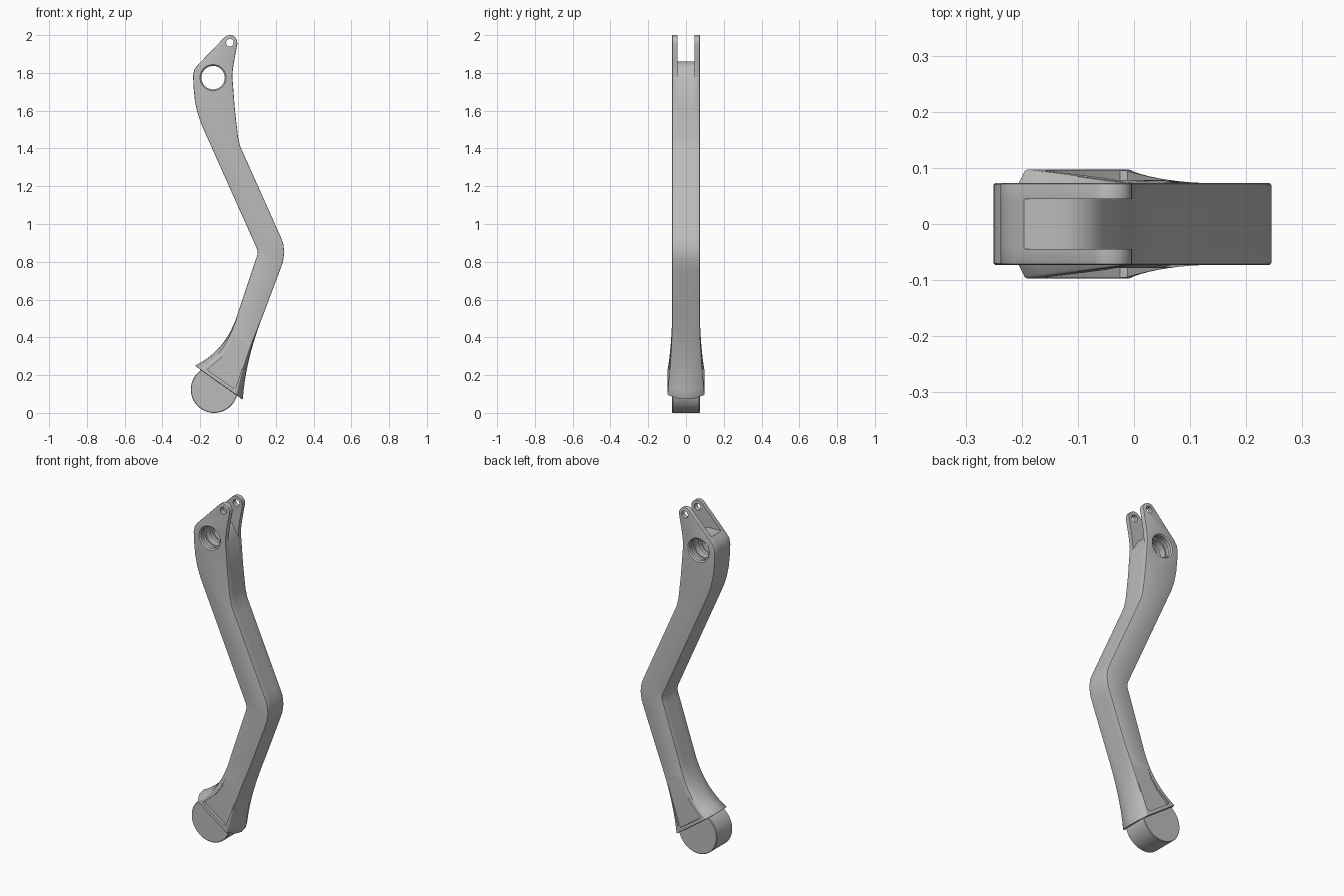
import bpy, bmesh, math
from mathutils import Vector

cube = bpy.data.objects.get("Cube")
if cube:
    bpy.data.objects.remove(cube, do_unlink=True)

grey = bpy.data.materials.new("plain_grey")
grey.use_nodes = True
grey.diffuse_color = (0.5, 0.5, 0.5, 1)
grey.node_tree.nodes["Principled BSDF"].inputs["Base Color"].default_value = (0.5, 0.5, 0.5, 1)

HALF = 0.073                       # half thickness of the arm
PIVOT = Vector((-0.132, 1.775))    # large bore
PIN = Vector((-0.043, 1.96))       # small pin hole


def make_object(name, bm):
    bmesh.ops.recalc_face_normals(bm, faces=bm.faces)
    mesh = bpy.data.meshes.new(name)
    bm.to_mesh(mesh)
    bm.free()
    obj = bpy.data.objects.new(name, mesh)
    bpy.context.collection.objects.link(obj)
    mesh.materials.append(grey)
    return obj


def loft(name, rings):
    """Skin a list of closed rings and cap both ends."""
    bm = bmesh.new()
    loops = [[bm.verts.new(p) for p in ring] for ring in rings]
    n = len(loops[0])
    for a, b in zip(loops, loops[1:]):
        for i in range(n):
            j = (i + 1) % n
            bm.faces.new((a[i], a[j], b[j], b[i]))
    bm.faces.new(loops[0])
    bm.faces.new(loops[-1])
    return make_object(name, bm)


def prism(name, outline, y0, y1):
    return loft(name, [[(x, y, z) for x, z in outline] for y in (y0, y1)])


def lathe(name, centre, profile, sides=48):
    """Round solid along y from (y, radius) pairs."""
    angles = [math.tau * k / sides for k in range(sides)]
    return loft(name, [[(centre[0] + r * math.cos(a), y, centre[1] + r * math.sin(a))
                        for a in angles] for y, r in profile])


def apply_modifier(obj, mod):
    bpy.ops.object.select_all(action='DESELECT')
    bpy.context.view_layer.objects.active = obj
    obj.select_set(True)
    bpy.ops.object.modifier_apply(modifier=mod.name)


def bevel(obj, width, segments=2):
    mod = obj.modifiers.new("edge_round", 'BEVEL')
    mod.width, mod.segments = width, segments
    mod.limit_method, mod.angle_limit = 'ANGLE', math.radians(35)
    apply_modifier(obj, mod)


def cut(obj, cutter):
    cutter.hide_render = True
    mod = obj.modifiers.new("cut", 'BOOLEAN')
    mod.operation, mod.solver, mod.object = 'DIFFERENCE', 'EXACT', cutter
    apply_modifier(obj, mod)
    bpy.data.objects.remove(cutter, do_unlink=True)


def smooth(obj):
    bpy.ops.object.select_all(action='DESELECT')
    bpy.context.view_layer.objects.active = obj
    obj.select_set(True)
    bpy.ops.object.shade_smooth_by_angle(angle=math.radians(30))


def curve(a, b, c, s):
    return Vector(a) * (1 - s) ** 2 + Vector(b) * 2 * s * (1 - s) + Vector(c) * s * s


def section(left, right, half, bow):
    """Cross-section between two outline points, with bowed ends."""
    left, right = Vector(left), Vector(right)
    along = (right - left).normalized()
    steps = (-1, -0.5, 0, 0.5, 1)
    ring = []
    for end, sign, order in ((left, 1, steps), (right, -1, steps[::-1])):
        for k in order:
            p = end + along * (sign * bow * k * k)
            ring.append((p.x, k * half, p.y))
    return ring


# Flared foot, from its base up to the shank
rings = []
for i in range(9):
    s = i / 8
    rings.append(section(curve((-0.228, 0.25), (-0.06, 0.33), (0, 0.53), s),
                         curve((0.025, 0.07), (0.04, 0.28), (0.13, 0.51), s),
                         HALF + 0.025 * (1 - s) ** 1.5, 0.04 * (1 - s) ** 1.5))

# Shank, knee, neck and head: left and right outline points
outline = [
    ((0.09, 0.80), (0.222, 0.755)), ((0.101, 0.83), (0.238, 0.80)),
    ((0.104, 0.85), (0.245, 0.85)), ((0.1, 0.87), (0.239, 0.90)),
    ((0.09, 0.892), (0.22, 0.945)), ((-0.195, 1.53), (0.03, 1.37)),
    ((-0.215, 1.59), (0.012, 1.41)), ((-0.228, 1.65), (0, 1.46)),
    ((-0.235, 1.72), (-0.016, 1.60)), ((-0.238, 1.785), (-0.03, 1.78)),
    ((-0.232, 1.815), (-0.027, 1.82)), ((-0.217, 1.838), (-0.021, 1.86))]
# Rounded tip
for a, b in ((135, -10), (120, 15), (105, 40), (90, 65)):
    outline.append([PIN + 0.04 * Vector((math.cos(math.radians(d)), math.sin(math.radians(d))))
                    for d in (a, b)])
rings += [section(l, r, HALF, 0) for l, r in outline]
arm = loft("bent_arm", rings)
bevel(arm, 0.006)

# Fork slot whose floor wraps around the bore
floor = [PIVOT + 0.085 * Vector((math.cos(math.radians(d)), math.sin(math.radians(d))))
         for d in range(90, 29, -10)]
slot = [(-0.4, 1.86)] + [tuple(p) for p in floor] + [(0, 1.717), (0.1, 1.717), (0.1, 2.2), (-0.4, 2.2)]
cut(arm, prism("slot_cutter", slot, -0.045, 0.045))

# Stepped bore with chamfered mouths, and the pin hole
half_bore = [(0.1, 0.069), (0.073, 0.069), (0.066, 0.062), (0.045, 0.062),
             (0.045, 0.07), (0.02, 0.07), (0.02, 0.062)]
bore = [(-y, r) for y, r in half_bore] + half_bore[::-1]
cut(arm, lathe("bore_cutter", PIVOT, bore))
cut(arm, lathe("pin_cutter", PIN, [(-0.1, 0.02), (0.1, 0.02)], 32))

# Recessed panel on each side of the foot
panel = [(-0.16, 0.232), (-0.152, 0.22), (-0.025, 0.131), (-0.012, 0.137),
         (0.075, 0.40), (-0.02, 0.42), (-0.05, 0.345), (-0.09, 0.29)]
for side in (-1, 1):
    cut(arm, prism("panel_cutter", panel, side * 0.078, side * 0.2))
smooth(arm)

# Round end pad below the foot
pad = lathe("round_foot_pad", (-0.126, 0.124), [(-HALF, 0.124), (HALF, 0.124)], 64)
bevel(pad, 0.003, 1)
smooth(pad)
